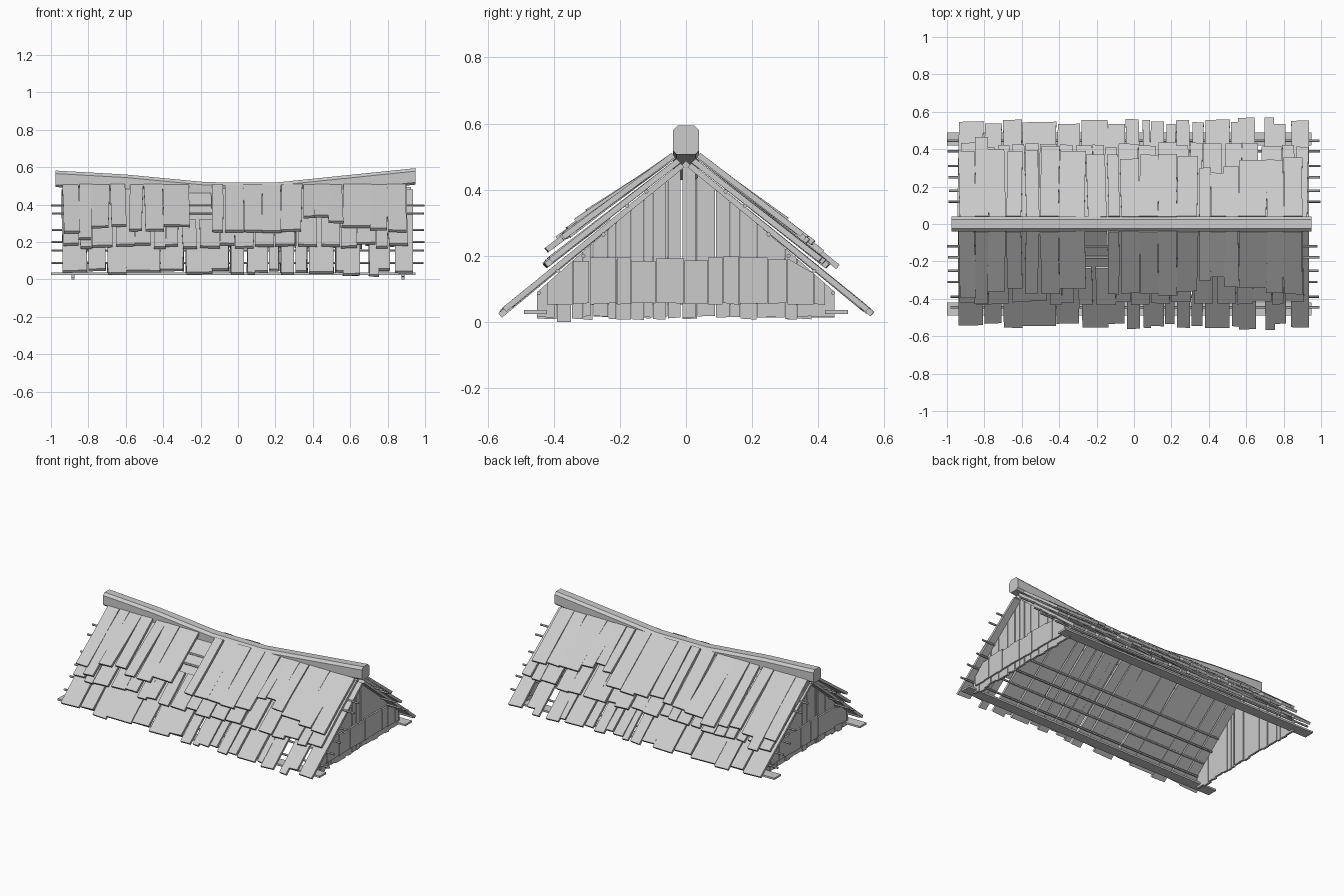
import bpy, bmesh, random
from mathutils import Vector

if "Cube" in bpy.data.objects:
    bpy.data.objects.remove(bpy.data.objects["Cube"])

random.seed(7)
R = random.uniform
DOWN, NORM = (.751, -.660), (.660, .751)   # slope axes in the (|y|, z) plane


def finish(name, bm):
    bmesh.ops.recalc_face_normals(bm, faces=bm.faces[:])
    me = bpy.data.meshes.new(name)
    bm.to_mesh(me)
    bm.free()
    ob = bpy.data.objects.new(name, me)
    bpy.context.collection.objects.link(ob)
    return ob


def slab(bm, pts, off):
    """Flat outline thickened by the vector off."""
    a = [bm.verts.new(p) for p in pts]
    b = [bm.verts.new(Vector(p) + Vector(off)) for p in pts]
    bm.faces.new(a)
    bm.faces.new(b[::-1])
    for i in range(len(a)):
        j = (i + 1) % len(a)
        bm.faces.new((a[i], a[j], b[j], b[i]))


def box(bm, lo, hi):
    (x0, y0, z0), (x1, y1, z1) = lo, hi
    slab(bm, [(x0, y0, z0), (x1, y0, z0), (x1, y1, z0), (x0, y1, z0)], (0, 0, z1 - z0))


def plank(bm, side, x0, x1, s0, s1, n0, n1, t=.017):
    """Worn roof plank; s runs down from the ridge, n0 and n1 are the heights of its two ends."""
    def P(x, s, k):
        return (x, side * (.02 + DOWN[0] * s + NORM[0] * k), .5 + DOWN[1] * s + NORM[1] * k)
    j = lambda: R(-.005, .005)
    sm, lean, n1 = (s0 + s1) / 2, R(-.005, .005), n1 + R(-.003, .003)
    nm = (n0 + n1) / 2
    pts = [P(x0 + lean, s0, n0), P(x1 + lean, s0, n0), P(x1 + j() / 2, sm, nm),
           P(x1 - lean, s1 + j(), n1), P(x0 - lean, s1, n1), P(x0 + j() / 2, sm, nm)]
    slab(bm, pts, (0, side * NORM[0] * t, NORM[1] * t))


# full-length eave planks: x start, x end, reach in y
EAVE = [(-.94, -.81, .54), (-.80, -.71, .53), (-.70, -.60, .55), (-.60, -.42, .54), (-.41, -.29, .53),
        (-.28, -.14, .55), (-.14, -.05, .53), (-.04, .03, .555), (.05, .09, .55), (.09, .16, .54),
        (.17, .22, .53), (.23, .30, .55), (.31, .37, .54), (.38, .51, .55), (.52, .56, .54),
        (.56, .65, .56), (.70, .75, .562), (.75, .81, .53), (.84, .935, .545)]
# ridge planks: x start, x end, length down the slope
TOP = [(-.935, -.85, .44), (-.85, -.78, .49), (-.78, -.69, .40), (-.68, -.60, .38), (-.58, -.51, .42),
       (-.50, -.40, .42), (-.40, -.26, .38), (-.14, -.08, .42), (-.07, .03, .42), (.03, .13, .42),
       (.13, .23, .43), (.23, .34, .41), (.35, .41, .32), (.41, .49, .30), (.48, .56, .36),
       (.56, .71, .38), (.71, .80, .41), (.80, .90, .42)]

for side, tag in ((-1, "front"), (1, "back")):
    bm = bmesh.new()
    for x0, x1, y in EAVE:
        plank(bm, side, x0, x1, .01, (y - .02) / .751, -.034, -.009)
    finish(tag + "_eave_planks", bm)

    bm = bmesh.new()
    x = -.93
    while x < .88:
        w = R(.06, .11)
        hole = side < 0 and -.33 < x < -.12
        plank(bm, side, x, min(x + w, .93), .28 if hole else .01, R(.49, .53), -.005 if hole else -.016, .014)
        x += w + random.choice((.003, .006, .02))
    finish(tag + "_middle_planks", bm)

    bm = bmesh.new()
    for i, (x0, x1, s1) in enumerate(TOP):
        extra = (R(0, .08) if x0 < -.1 else R(-.03, .03)) if side > 0 else 0
        lift = R(.034, .05) if side < 0 else R(.028, .036)
        plank(bm, side, x0, x1, .01, s1 + extra, .003 + .004 * (i % 2), lift)
    if side > 0:
        plank(bm, side, -.25, -.15, .01, .43, .004, .03)
    finish(tag + "_ridge_planks", bm)

    # round battens through the planks
    bm = bmesh.new()
    for y, z in ((.12, .395), (.178, .352), (.25, .265), (.31, .20), (.388, .155), (.445, .088)):
        e0, e1 = R(-1, -.98), R(.98, 1)
        ring = [(e0, side * y + .0065 * a, z + .0065 * b) for a, b in
                ((1, 0), (.5, .87), (-.5, .87), (-1, 0), (-.5, -.87), (.5, -.87))]
        slab(bm, ring, (e1 - e0, 0, 0))
    finish(tag + "_battens", bm)

    # flat wall plate under the eave
    bm = bmesh.new()
    box(bm, (-1, side * .455 - .035, .025), (.95, side * .455 + .035, .037))
    finish(tag + "_wall_plate", bm)

# gable ends: tall boards cut to the slope, plus a row of short overlay boards
EDGES = [-.45, -.39, -.345, -.31, -.28, -.235, -.21, -.165, -.125, -.10, -.055, -.01, .035, .09,
         .135, .165, .215, .25, .30, .335, .38, .45]
roof = lambda y: .487 - .88 * abs(y)
for side, tag in ((-1, "left"), (1, "right")):
    bm = bmesh.new()
    for i, (a, b) in enumerate(zip(EDGES, EDGES[1:])):
        b -= random.choice((.001, .002, .007))
        z0 = 0 if i == 1 else R(.008, .02)
        pts = [(side * .875, a, z0), (side * .875, b, z0 + R(-.003, .003) * (i != 1)),
               (side * .875, b, roof(b))]
        if a < 0 < b:
            pts.append((side * .875, 0, roof(0)))
        pts.append((side * .875, a, roof(a)))
        slab(bm, pts, (side * .014, 0, 0))
    finish(tag + "_gable_boards", bm)

    bm = bmesh.new()
    y = -.42
    while y < .40:
        w = R(.04, .09)
        e = min(y + w, .42)
        zt = R(.183, .198)
        pts = [(y, R(.05, .06)), (e, R(.05, .06)), (e, min(zt, roof(e))), (y, min(zt, roof(y)))]
        slab(bm, [(side * .889, p, q) for p, q in pts], (side * .011, 0, 0))
        y = e + .002
    finish(tag + "_gable_skirt", bm)

# sagging ridge beam with chamfered edges
bm = bmesh.new()
SECTION = [(-.04, -.032), (-.028, -.044), (.028, -.044), (.04, -.032),
           (.04, .028), (.024, .044), (-.024, .044), (-.04, .028)]
rings = [[bm.verts.new((x, a, z + b)) for a, b in SECTION] for x, z in
         ((-.975, .538), (-.6, .517), (-.17, .476), (.2, .474), (.55, .51), (.95, .551))]
for p, q in zip(rings, rings[1:]):
    for i in range(8):
        j = (i + 1) % 8
        bm.faces.new((p[i], p[j], q[j], q[i]))
bm.faces.new(rings[0])
bm.faces.new(rings[-1][::-1])
finish("ridge_beam", bm)
